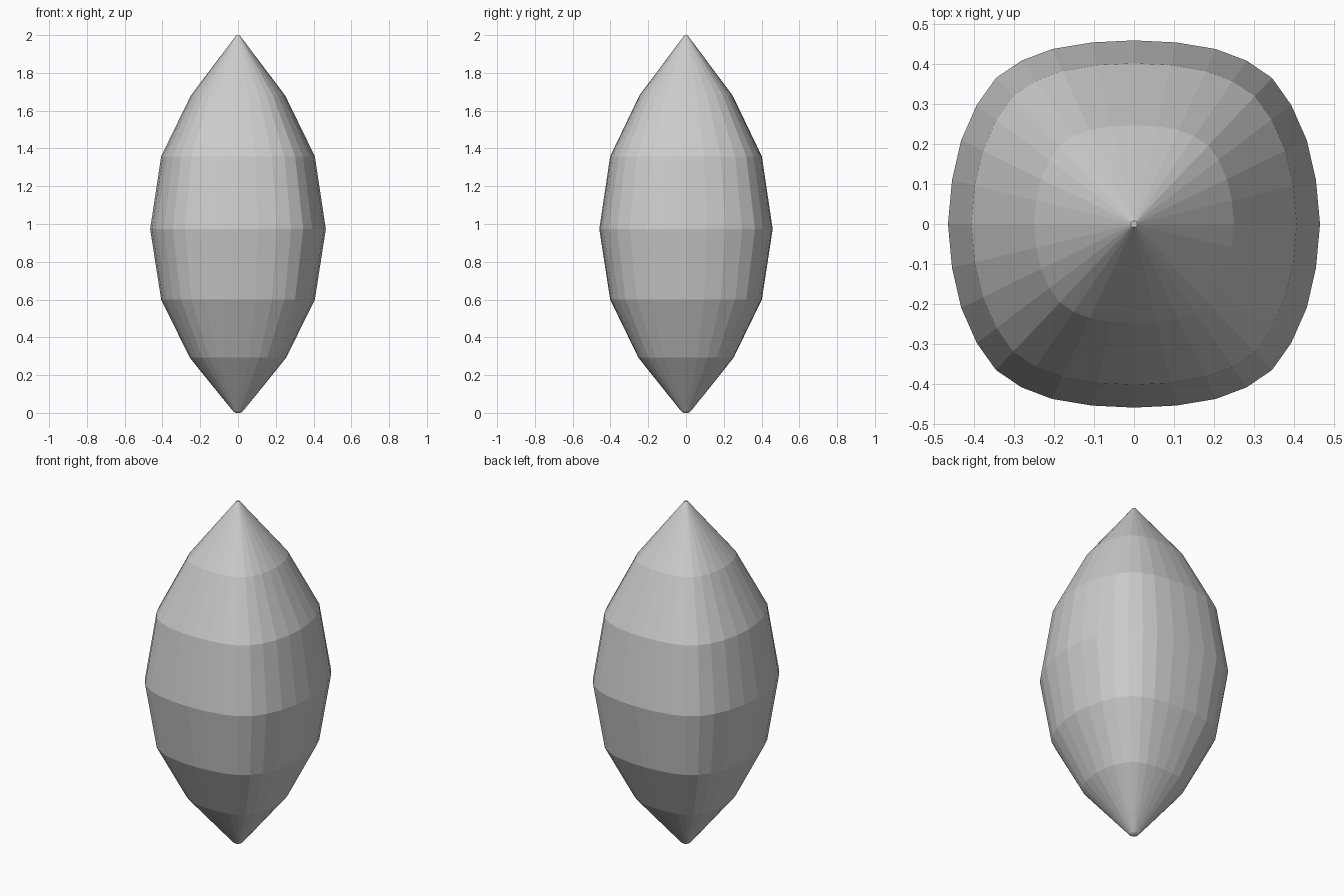
import bpy, bmesh

if "Cube" in bpy.data.objects:
    bpy.data.objects.remove(bpy.data.objects["Cube"])

# Rounded-square cross-section, one quadrant (unit half-width), going from +x towards +y
quad = [(1.0, 0.0), (0.978, 0.236), (0.929, 0.45), (0.845, 0.64),
        (0.742, 0.785), (0.605, 0.878), (0.441, 0.94), (0.226, 0.976)]
TOP = (0.0, 0.987)
section = (quad + [TOP] + [(-x, y) for x, y in reversed(quad)]
           + [(-x, -y) for x, y in quad[1:]] + [(0.0, -TOP[1])]
           + [(x, -y) for x, y in reversed(quad[1:])])

# Vertical profile: (half-width, height)
profile = [(0.012, 0.0), (0.024, 0.007), (0.092, 0.09), (0.255, 0.292), (0.407, 0.6),
           (0.465, 0.973), (0.407, 1.358), (0.25, 1.68), (0.008, 2.0)]


def loft(name, section, profile):
    bm = bmesh.new()
    rings = [[bm.verts.new((x * r, y * r, z)) for x, y in section] for r, z in profile]
    n = len(section)
    for a, b in zip(rings, rings[1:]):
        for i in range(n):
            j = (i + 1) % n
            bm.faces.new((a[i], a[j], b[j], b[i]))
    bm.faces.new(list(reversed(rings[0])))
    bm.faces.new(rings[-1])
    bmesh.ops.recalc_face_normals(bm, faces=bm.faces)
    mesh = bpy.data.meshes.new(name)
    bm.to_mesh(mesh)
    bm.free()
    obj = bpy.data.objects.new(name, mesh)
    bpy.context.collection.objects.link(obj)
    return obj


# Faceted spindle body
loft("spindle_body", section, profile)
